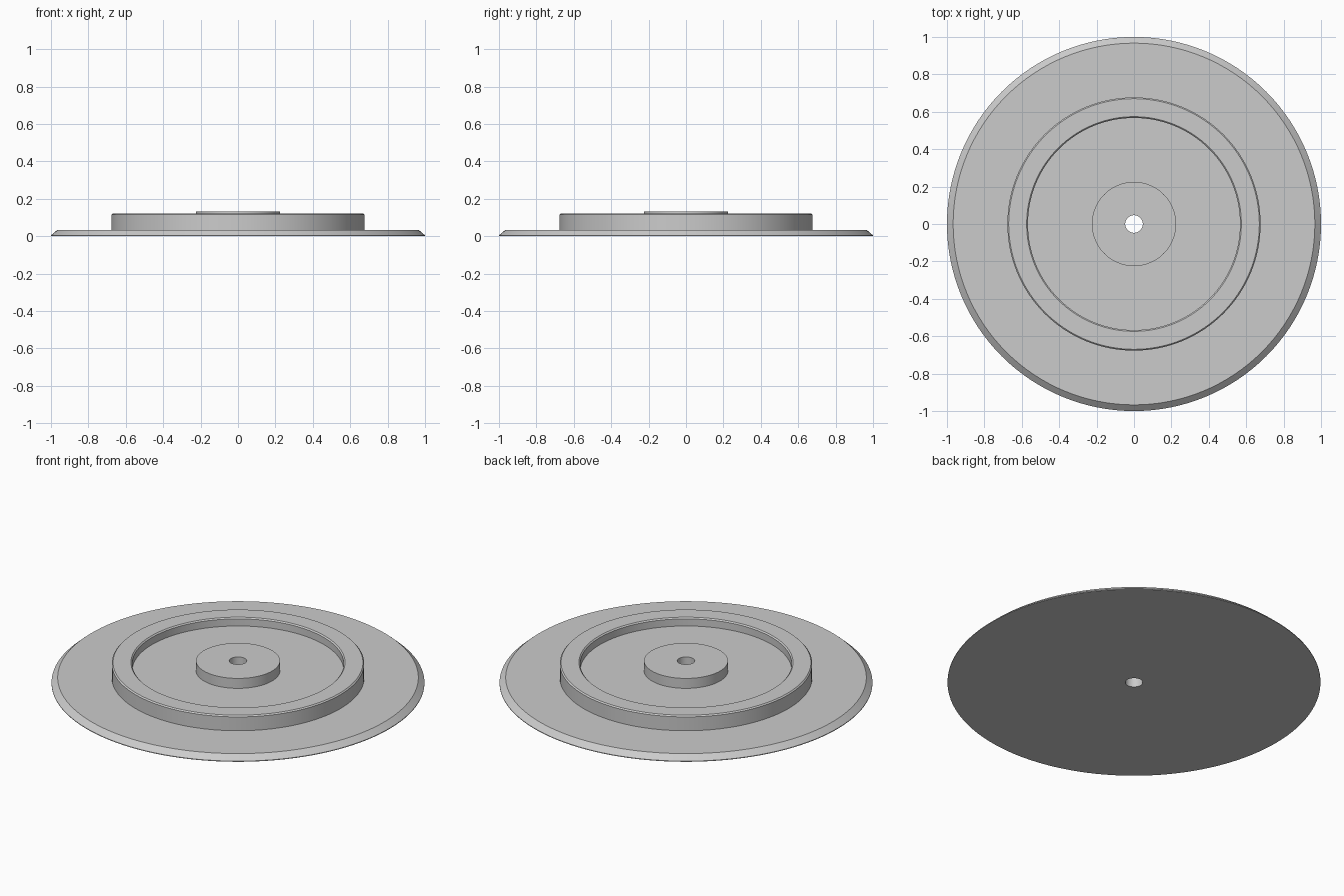
import bpy
import bmesh
from math import radians, tau
from mathutils import Vector

SEGMENTS = 128

old = bpy.data.objects.get("Cube")
if old:
    bpy.data.objects.remove(old, do_unlink=True)

grey = bpy.data.materials.new("plain grey")
grey.use_nodes = True
colour = (0.6, 0.6, 0.6, 1)
grey.diffuse_color = colour
grey.node_tree.nodes["Principled BSDF"].inputs["Base Color"].default_value = colour


def lathe(name, profile):
    """Revolve a closed (radius, height) profile around the z axis."""
    bm = bmesh.new()
    verts = [bm.verts.new((r, 0, z)) for r, z in profile]
    edges = [bm.edges.new((a, b)) for a, b in zip(verts, verts[1:] + verts[:1])]
    bmesh.ops.spin(bm, geom=verts + edges, cent=Vector(), axis=(0, 0, 1),
                   angle=tau, steps=SEGMENTS, use_merge=True)
    bmesh.ops.remove_doubles(bm, verts=bm.verts[:], dist=0.0001)
    bmesh.ops.recalc_face_normals(bm, faces=bm.faces[:])
    mesh = bpy.data.meshes.new(name)
    bm.to_mesh(mesh)
    bm.free()
    mesh.materials.append(grey)
    obj = bpy.data.objects.new(name, mesh)
    bpy.context.collection.objects.link(obj)
    bpy.ops.object.select_all(action="DESELECT")
    obj.select_set(True)
    bpy.context.view_layer.objects.active = obj
    bpy.ops.object.shade_smooth_by_angle(angle=radians(25))
    return obj


# Heights and radii of the steps
flange_top, floor_top, ring_top, hub_top = 0.033, 0.073, 0.122, 0.132
bore, hub, ring_in, ring_out = 0.047, 0.225, 0.567, 0.677
bevel = 0.007

# Flanged disc with a raised ring, recessed floor, central hub and bore
flange = [(bore, 0), (1.0, 0), (1.0, 0.004), (0.967, flange_top)]
ring = [(ring_out, flange_top), (ring_out, ring_top - bevel),
        (ring_out - bevel, ring_top), (ring_in + bevel, ring_top),
        (ring_in, ring_top - bevel), (ring_in, floor_top)]
boss = [(hub, floor_top), (hub, hub_top), (bore, hub_top)]
lathe("flanged_disc", flange + ring + boss)
